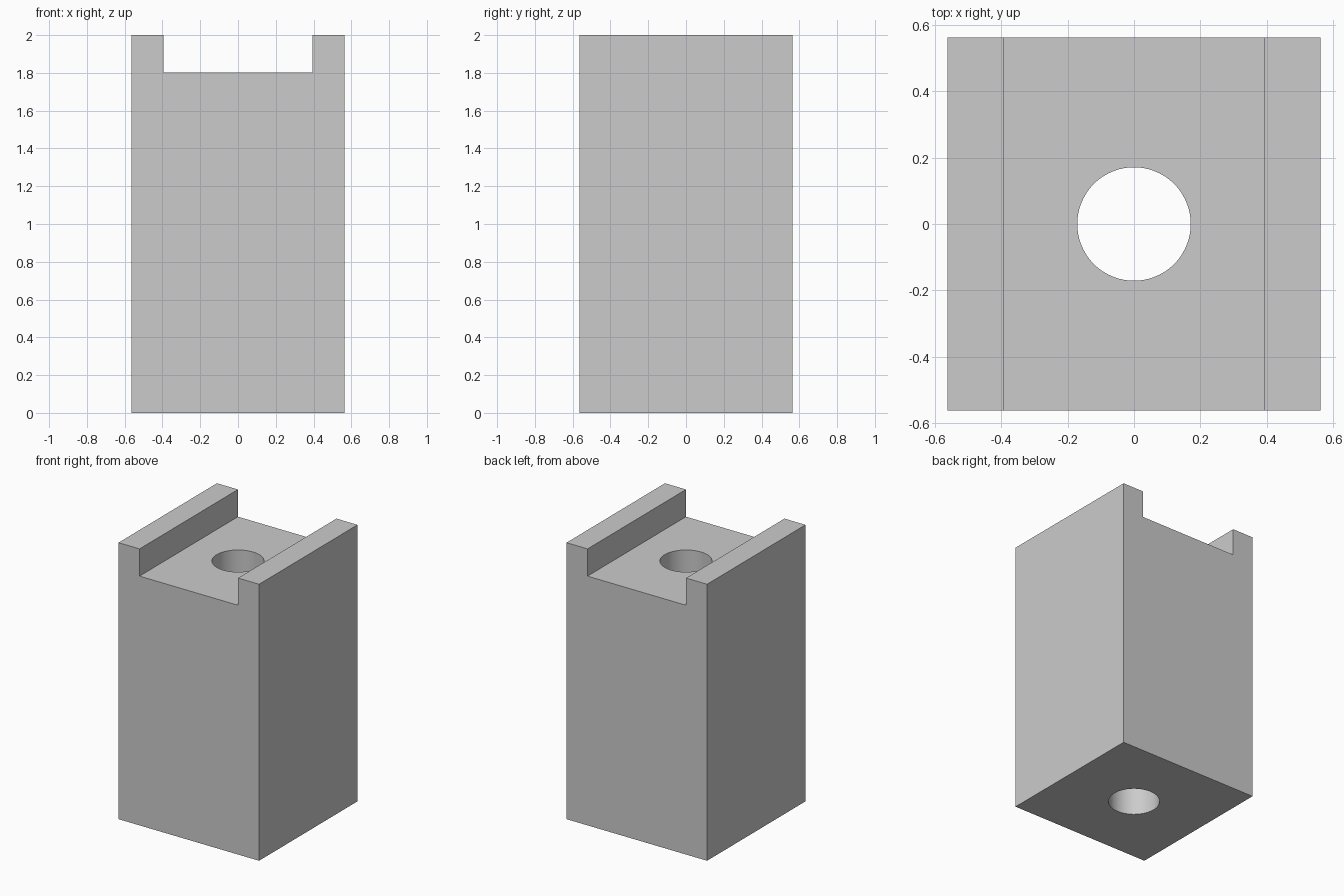
import bpy
import bmesh
from math import radians

HALF, HEIGHT = 0.5625, 2.0
GROOVE_HALF, GROOVE_FLOOR = 0.394, 1.803
BORE_RADIUS = 0.171

cube = bpy.data.objects.get("Cube")
if cube:
    bpy.data.objects.remove(cube, do_unlink=True)

# Plain grey material
grey = bpy.data.materials.new("light_grey")
grey.use_nodes = True
colour = (0.6, 0.6, 0.6, 1)
grey.diffuse_color = colour
grey.node_tree.nodes["Principled BSDF"].inputs["Base Color"].default_value = colour

# Block: grooved front profile extruded from front to back
right_side = [(GROOVE_HALF, GROOVE_FLOOR), (GROOVE_HALF, HEIGHT),
              (HALF, HEIGHT), (HALF, 0)]
profile = right_side + [(-x, z) for x, z in reversed(right_side)]
bm = bmesh.new()
face = bm.faces.new([bm.verts.new((x, -HALF, z)) for x, z in profile])
extruded = bmesh.ops.extrude_face_region(bm, geom=[face])["geom"]
bmesh.ops.translate(bm, vec=(0, 2 * HALF, 0),
                    verts=[v for v in extruded if isinstance(v, bmesh.types.BMVert)])
bmesh.ops.recalc_face_normals(bm, faces=bm.faces)
mesh = bpy.data.meshes.new("grooved_block")
bm.to_mesh(mesh)
bm.free()
block = bpy.data.objects.new("grooved_block", mesh)
bpy.context.collection.objects.link(block)
mesh.materials.append(grey)

# Round bore through the full height
bpy.ops.mesh.primitive_cylinder_add(vertices=96, radius=BORE_RADIUS,
                                    depth=HEIGHT * 1.5, location=(0, 0, HEIGHT / 2))
cutter = bpy.context.object
cutter.name = "bore_cutter"
cutter.data.materials.append(grey)
cutter.hide_render = True

bore = block.modifiers.new("bore", "BOOLEAN")
bore.operation = "DIFFERENCE"
bore.solver = "EXACT"
bore.object = cutter

bpy.ops.object.select_all(action="DESELECT")
block.select_set(True)
bpy.context.view_layer.objects.active = block
bpy.ops.object.modifier_apply(modifier=bore.name)
bpy.data.objects.remove(cutter, do_unlink=True)

# Smooth bore wall, crisp block edges
bpy.ops.object.shade_smooth_by_angle(angle=radians(30))
